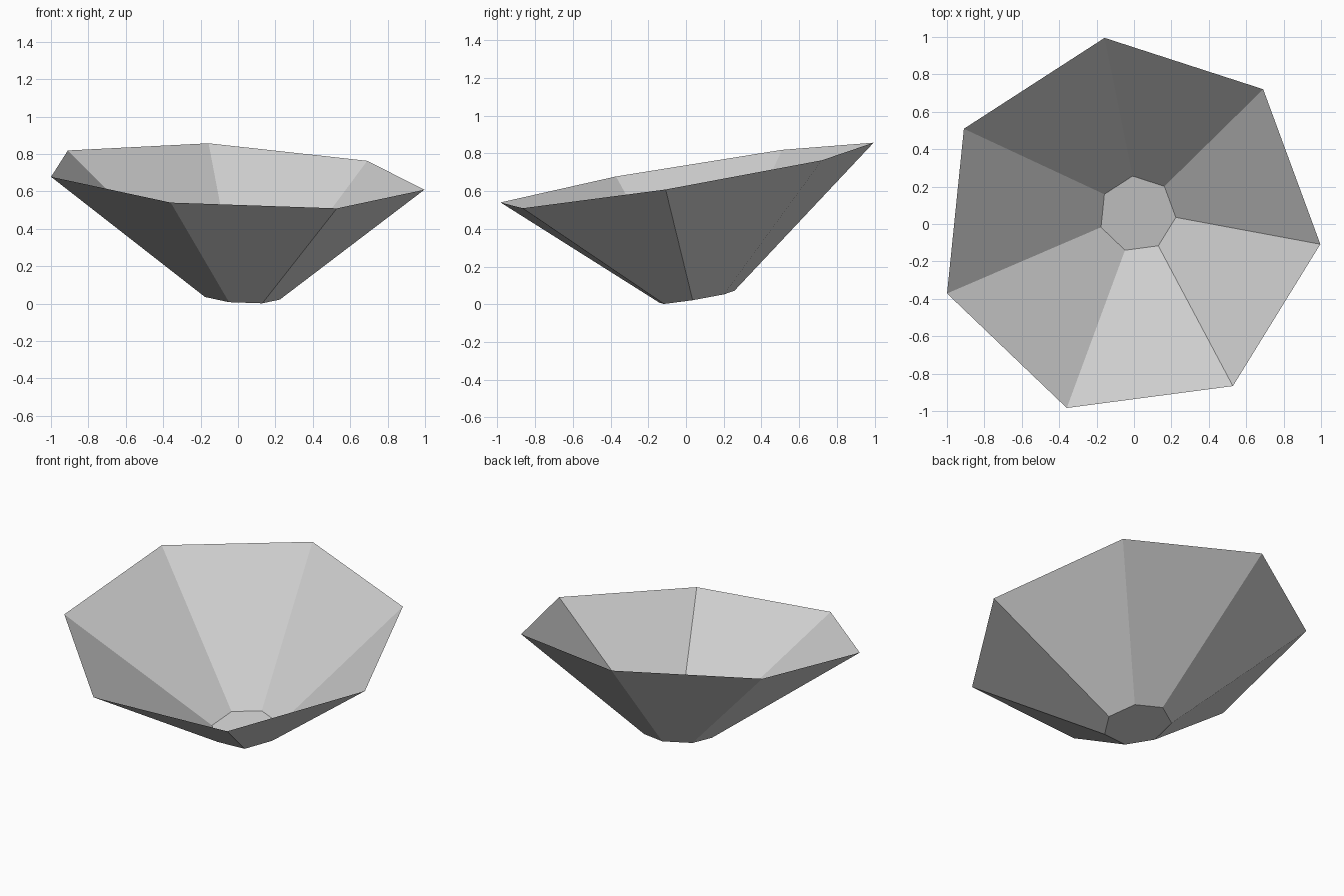
import bpy
import bmesh
import math
from mathutils import Vector

SIDES = 7
PHASE = math.radians(97.35)
UP = Vector((0, 0, 1))
TILT = UP.rotation_difference(Vector((0.0565, -0.166, 1)))

default_cube = bpy.data.objects.get("Cube")
if default_cube:
    bpy.data.objects.remove(default_cube, do_unlink=True)


def ring(bm, centre, radius):
    """Regular polygon of vertices lying in the tilted plane."""
    verts = []
    for i in range(SIDES):
        a = PHASE + math.tau * i / SIDES
        offset = TILT @ Vector((math.cos(a), math.sin(a), 0)) * radius
        verts.append(bm.verts.new(Vector(centre) + offset))
    return verts


# Plain grey material
grey = bpy.data.materials.new("light_grey")
grey.use_nodes = True
colour = (0.62, 0.62, 0.62, 1)
grey.diffuse_color = colour
grey.node_tree.nodes["Principled BSDF"].inputs["Base Color"].default_value = colour

# Open tilted dish: small floor, flaring walls, no thickness
bm = bmesh.new()
floor = ring(bm, (0.018, 0.054, 0.036), 0.207)
rim = ring(bm, (-0.03, -0.015, 0.682), 1.033)
bm.faces.new(floor)
for i in range(SIDES):
    j = (i + 1) % SIDES
    bm.faces.new((floor[j], floor[i], rim[i], rim[j]))

mesh = bpy.data.meshes.new("dish")
bm.to_mesh(mesh)
bm.free()
mesh.materials.append(grey)
dish = bpy.data.objects.new("dish", mesh)
bpy.context.scene.collection.objects.link(dish)
